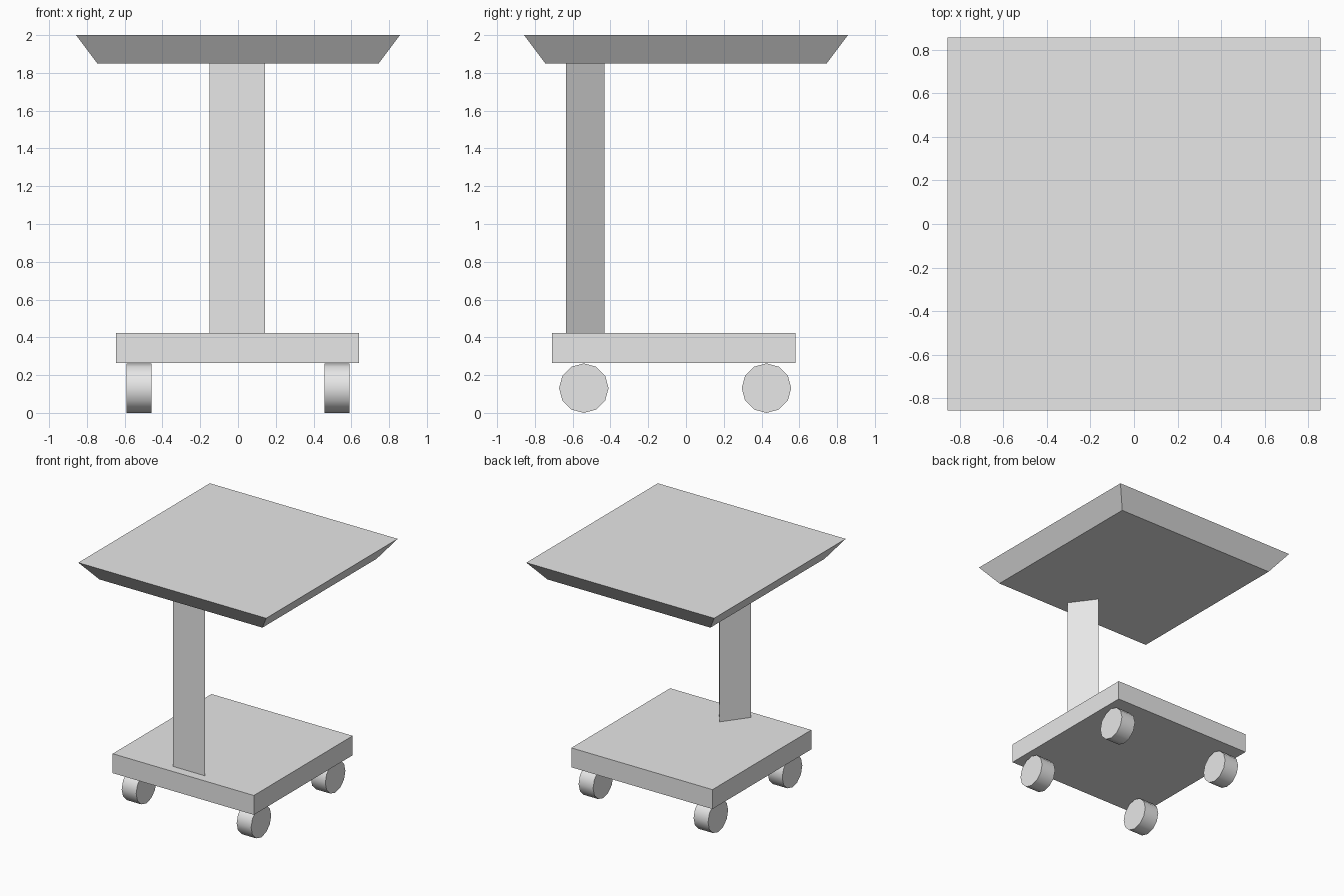
import bpy, bmesh, math
from mathutils import Matrix

if "Cube" in bpy.data.objects:
    bpy.data.objects.remove(bpy.data.objects["Cube"])

grey = bpy.data.materials.new("light_grey")
grey.diffuse_color = (0.8, 0.8, 0.8, 1)
grey.use_nodes = True
grey.node_tree.nodes["Principled BSDF"].inputs["Base Color"].default_value = grey.diffuse_color


def finish(name, bm):
    """Turn a bmesh into a named, coloured object."""
    bmesh.ops.recalc_face_normals(bm, faces=bm.faces)
    mesh = bpy.data.meshes.new(name)
    bm.to_mesh(mesh)
    bm.free()
    mesh.materials.append(grey)
    obj = bpy.data.objects.new(name, mesh)
    bpy.context.collection.objects.link(obj)
    return obj


def loft(name, bottom, top, z0, z1):
    """Closed solid between two outlines with equal point counts."""
    bm = bmesh.new()
    low = [bm.verts.new((x, y, z0)) for x, y in bottom]
    high = [bm.verts.new((x, y, z1)) for x, y in top]
    bm.faces.new(low[::-1])
    bm.faces.new(high)
    n = len(low)
    for i in range(n):
        j = (i + 1) % n
        bm.faces.new((low[i], low[j], high[j], high[i]))
    return finish(name, bm)


def square(half, cx=0, cy=0):
    return [(cx + sx * half, cy + sy * half)
            for sx, sy in ((-1, -1), (1, -1), (1, 1), (-1, 1))]


def wheel(name, x, y, radius=0.131, width=0.132):
    """Twelve-sided wheel on an x axle, smooth tread and flat caps."""
    bm = bmesh.new()
    place = Matrix.Translation((x, y, radius)) @ Matrix.Rotation(math.pi / 2, 4, 'Y')
    bmesh.ops.create_cone(bm, cap_ends=True, segments=12, radius1=radius,
                          radius2=radius, depth=width, matrix=place)
    for f in bm.faces:
        f.smooth = len(f.verts) == 4
    for e in bm.edges:
        e.smooth = all(f.smooth for f in e.link_faces)
    return finish(name, bm)


# Table top with undercut sides
loft("table_top", square(0.744), square(0.857), 1.849, 2.0)

# Three-sided post, flat side to the front
triangle = [(-0.15, -0.634), (0.144, -0.634), (-0.003, -0.432)]
loft("post", triangle, triangle, 0.424, 1.849)

# Base slab
slab = square(0.644, -0.003, -0.065)
loft("base", slab, slab, 0.264, 0.424)

# Four wheels
for side, x in (("left", -0.525), ("right", 0.524)):
    for end, y in (("front", -0.541), ("back", 0.426)):
        wheel(f"{end}_{side}_wheel", x, y)
